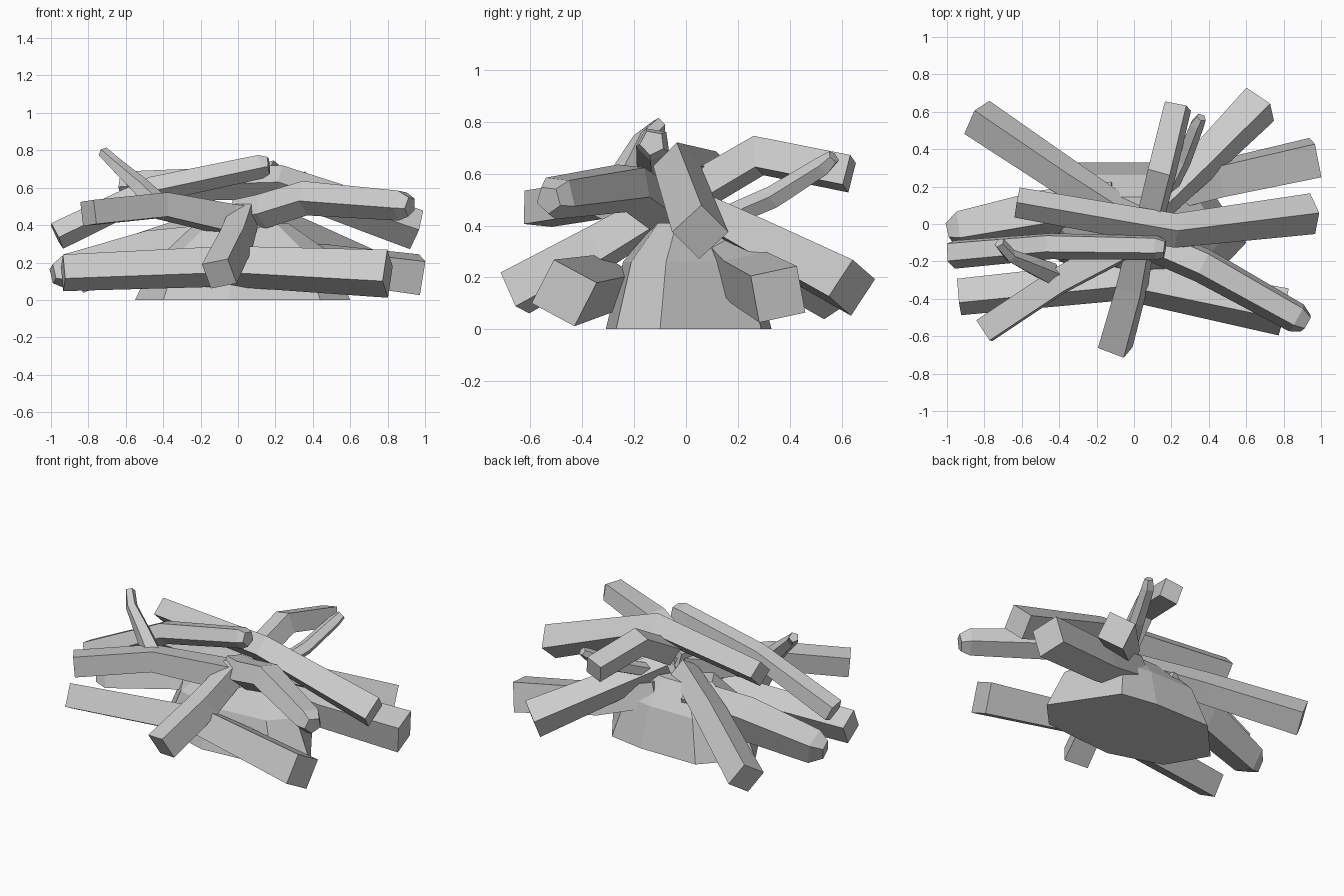
import bpy, bmesh, math
from mathutils import Vector

grey = bpy.data.materials.new("plain grey")
grey.diffuse_color = (0.6, 0.6, 0.6, 1)


def finish(name, bm):
    bmesh.ops.recalc_face_normals(bm, faces=bm.faces)
    mesh = bpy.data.meshes.new(name)
    bm.to_mesh(mesh)
    bm.free()
    mesh.materials.append(grey)
    bpy.context.collection.objects.link(bpy.data.objects.new(name, mesh))


def skin(bm, rings):
    """Join vertex rings with quads and close both ends."""
    n = len(rings[0])
    for a, b in zip(rings, rings[1:]):
        for i in range(n):
            j = (i + 1) % n
            bm.faces.new((a[i], a[j], b[j], b[i]))
    bm.faces.new(rings[0])
    bm.faces.new(rings[-1])


def log(name, pts, roll=0, sides=4):
    """Square (or n-sided) log along (x, y, z, thickness) points, inner end first."""
    bm = bmesh.new()
    p = [Vector(q[:3]) for q in pts]
    rings = []
    for i, q in enumerate(pts):
        d = (p[min(i + 1, len(p) - 1)] - p[max(i - 1, 0)]).normalized()
        u = Vector((0, 0, 1)).cross(d).normalized()
        v = d.cross(u)
        r = q[3] / 2 / math.cos(math.pi / sides)
        ring = []
        for k in range(sides):
            a = math.radians(roll) + math.pi * (2 * k + 1) / sides
            ring.append(bm.verts.new(p[i] + (u * math.cos(a) + v * math.sin(a)) * r))
        rings.append(ring)
    skin(bm, rings)
    finish(name, bm)


# faceted mound under the pile
base = [(0.1, 0.33), (0.34, 0.29), (0.6, -0.1), (0.44, -0.27),
        (-0.05, -0.31), (-0.4, -0.2), (-0.55, 0.06), (-0.3, 0.33)]
bm = bmesh.new()
levels = [(1, 0), (0.79, 0.26), (0.42, 0.41)]
skin(bm, [[bm.verts.new((0.03 + (x - 0.03) * s, 0.01 + (y - 0.01) * s, z))
           for x, y in base] for s, z in levels])
finish("mound", bm)

# low logs leaning on the mound
log("back_left_log", [(0.0, 0.02, 0.43, 0.12), (-0.35, 0.24, 0.32, 0.145),
                      (-0.84, 0.57, 0.145, 0.16)], -33)
log("back_right_log", [(0.1, 0.06, 0.46, 0.11), (0.35, 0.31, 0.33, 0.14),
                       (0.675, 0.64, 0.16, 0.17)], -28)
log("right_log", [(0.1, 0.14, 0.3, 0.15), (0.45, 0.24, 0.2, 0.17),
                  (0.97, 0.355, 0.135, 0.185)], 12)
log("front_low_log", [(-0.935, -0.39, 0.145, 0.145), (-0.05, -0.3, 0.18, 0.16),
                      (0.8, -0.47, 0.14, 0.19)], -28)
log("front_log", [(0.04, -0.08, 0.47, 0.12), (-0.01, -0.33, 0.32, 0.14),
                  (-0.1, -0.66, 0.14, 0.15)], 12)
log("left_low_log", [(-0.1, 0.12, 0.3, 0.17), (-0.48, 0.06, 0.25, 0.19),
                     (-0.92, -0.025, 0.15, 0.15), (-0.99, -0.045, 0.14, 0.08)], 20, 4)

# upper bent logs
log("front_left_log", [(0.1, -0.06, 0.42, 0.14), (-0.05, -0.11, 0.43, 0.15),
                       (-0.41, -0.31, 0.505, 0.13), (-0.8, -0.57, 0.465, 0.13)], 5)
log("front_right_log", [(0.0, -0.04, 0.46, 0.14), (0.14, -0.12, 0.48, 0.16),
                        (0.37, -0.22, 0.55, 0.16), (0.87, -0.5, 0.51, 0.14),
                        (0.92, -0.53, 0.5, 0.09)], 12, 5)
log("top_long_log", [(-0.625, 0.115, 0.605, 0.115), (0.22, -0.035, 0.63, 0.13),
                     (0.955, 0.055, 0.375, 0.155)], 45)
log("top_left_log", [(-0.97, -0.16, 0.345, 0.13), (-0.45, -0.115, 0.595, 0.12),
                     (0.12, -0.125, 0.715, 0.11), (0.165, -0.13, 0.72, 0.08)], 8, 5)
log("back_bent_log", [(0.09, 0.04, 0.53, 0.12), (0.15, 0.28, 0.67, 0.125),
                      (0.235, 0.63, 0.6, 0.12)], -15)

# thin side branches
log("back_thin_branch", [(0.12, 0.06, 0.39, 0.07), (0.26, 0.34, 0.51, 0.075),
                         (0.335, 0.53, 0.63, 0.065), (0.36, 0.57, 0.665, 0.045)], 0, 5)
log("left_stub_branch", [(-0.44, -0.27, 0.52, 0.1), (-0.53, -0.23, 0.61, 0.085),
                         (-0.66, -0.17, 0.73, 0.06), (-0.72, -0.1, 0.79, 0.05)], 0, 5)
